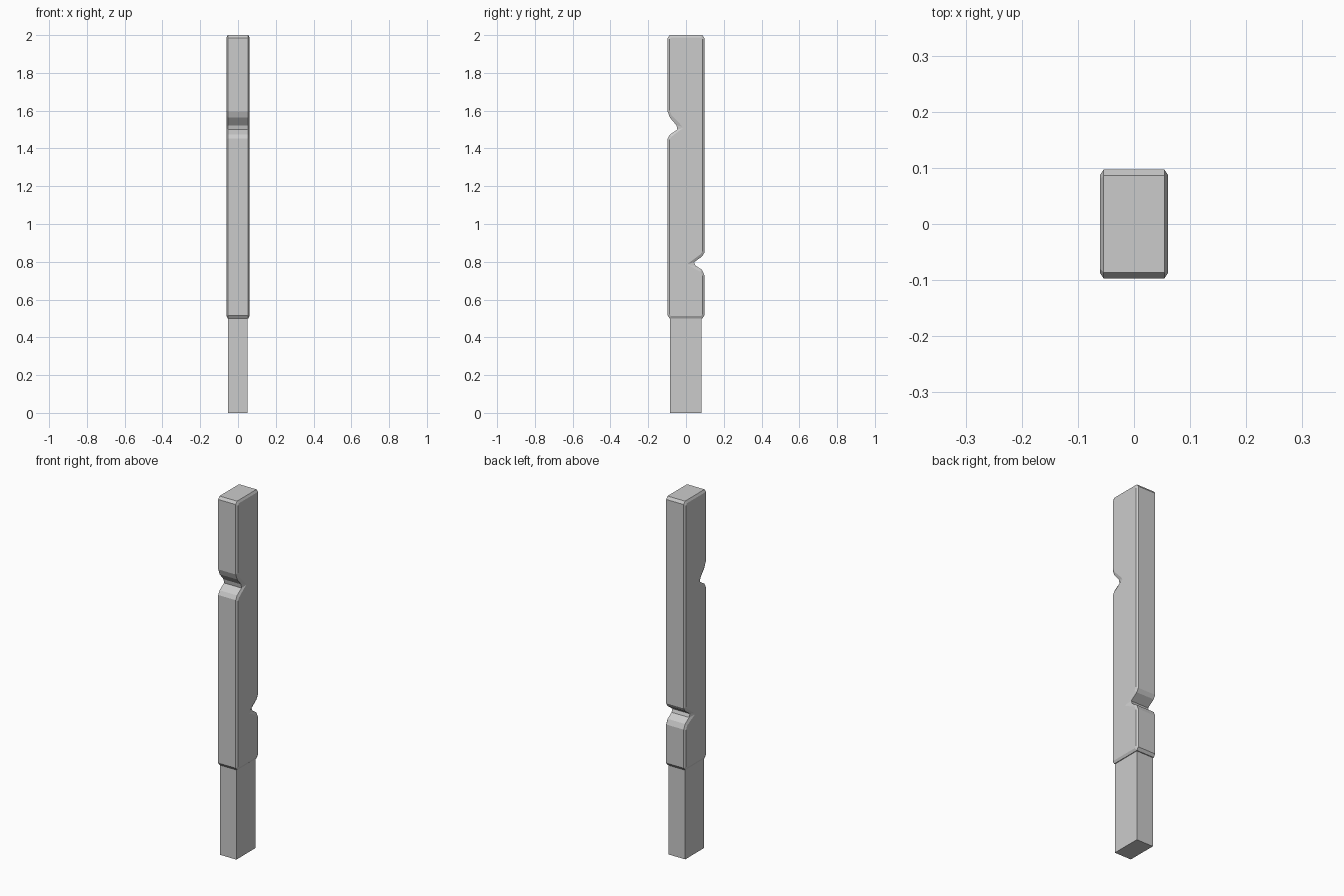
import bpy, bmesh


def loft(name, rings):
    """Join matching (x, profile) rings into a closed solid; profiles are (y, z)."""
    bm = bmesh.new()
    loops = [[bm.verts.new((x, y, z)) for y, z in prof] for x, prof in rings]
    n = len(loops[0])
    for a, b in zip(loops, loops[1:]):
        for i in range(n):
            j = (i + 1) % n
            bm.faces.new((a[i], a[j], b[j], b[i]))
    bm.faces.new(loops[0])
    bm.faces.new(loops[-1])
    bmesh.ops.recalc_face_normals(bm, faces=bm.faces)
    me = bpy.data.meshes.new(name)
    bm.to_mesh(me)
    bm.free()
    ob = bpy.data.objects.new(name, me)
    bpy.context.collection.objects.link(ob)
    return ob


# Notched post: full outline, and a smaller outline on the side faces (chamfer)
outer = [(-0.086, 0.50), (0.086, 0.50), (0.097, 0.515),
         (0.097, 0.73), (0.085, 0.757), (0.050, 0.780), (0.043, 0.798),
         (0.085, 0.828), (0.097, 0.848),
         (0.097, 1.985), (0.086, 2.0), (-0.086, 2.0), (-0.097, 1.985),
         (-0.097, 1.595), (-0.085, 1.563), (-0.050, 1.522), (-0.046, 1.500),
         (-0.085, 1.474), (-0.097, 1.452), (-0.097, 0.515)]
inner = [(-0.080, 0.513), (0.080, 0.513), (0.087, 0.522),
         (0.087, 0.726), (0.077, 0.747), (0.010, 0.782), (0.008, 0.788),
         (0.077, 0.840), (0.087, 0.856),
         (0.087, 1.977), (0.080, 1.987), (-0.080, 1.987), (-0.087, 1.977),
         (-0.087, 1.603), (-0.077, 1.577), (-0.018, 1.515), (-0.016, 1.508),
         (-0.077, 1.462), (-0.087, 1.446), (-0.087, 0.522)]
loft("notched_post", [(-0.061, inner), (-0.054, outer),
                      (0.054, outer), (0.061, inner)])

# Plain narrower foot
foot = [(-0.086, 0.0), (0.081, 0.0), (0.081, 0.53), (-0.086, 0.53)]
loft("post_foot", [(-0.052, foot), (0.050, foot)])
